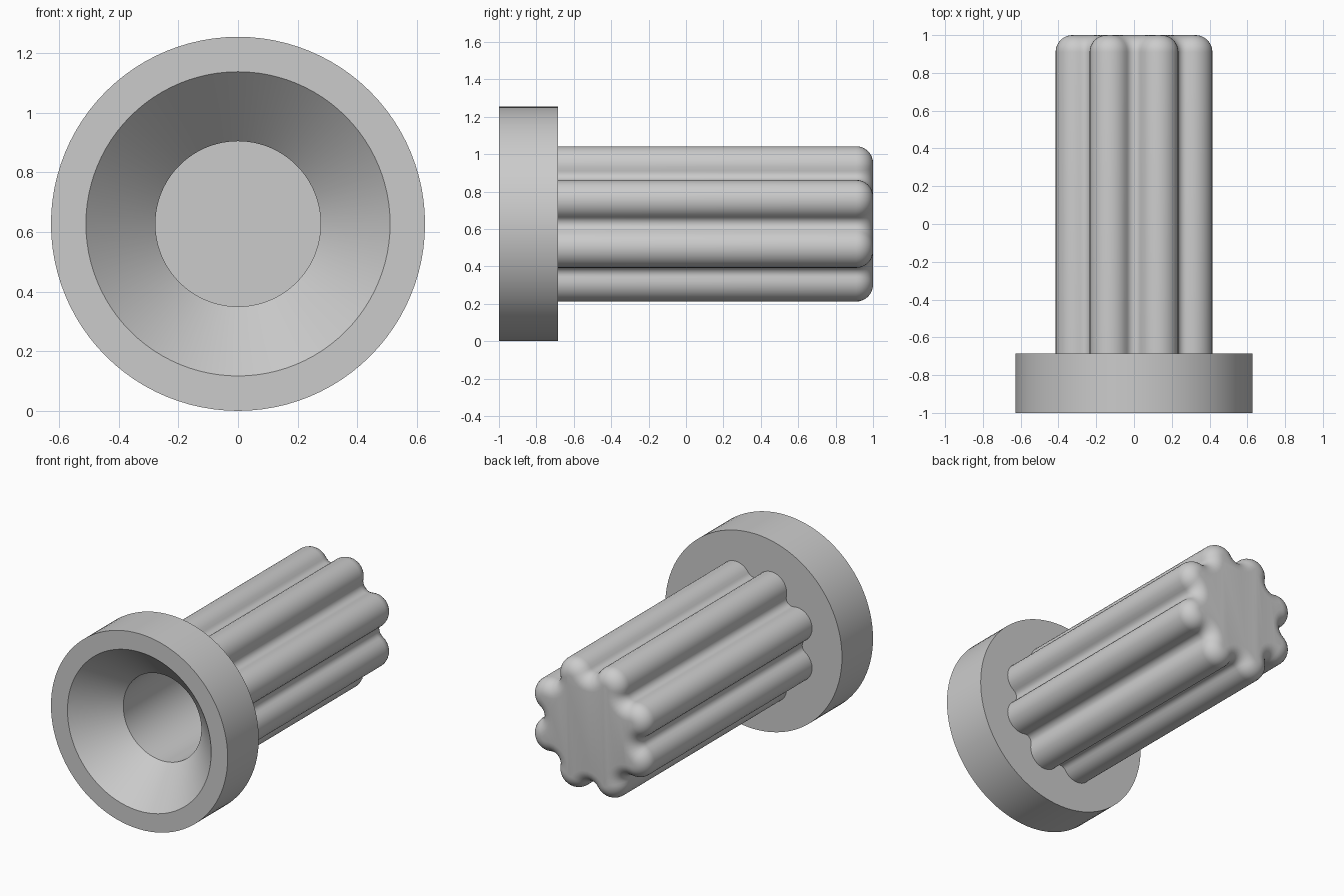
import bpy, bmesh
from math import sin, cos, pi, atan2, hypot, radians
from mathutils import Matrix, Vector

cube = bpy.data.objects.get("Cube")
if cube:
    bpy.data.objects.remove(cube, do_unlink=True)

AXIS_Z = 0.627          # height of the shared axis
FLANGE_BACK = -0.685
BORE_RADIUS = 0.277

grey = bpy.data.materials.new("plain grey")
grey.use_nodes = True
colour = (0.6, 0.6, 0.6, 1)
grey.diffuse_color = colour
grey.node_tree.nodes["Principled BSDF"].inputs["Base Color"].default_value = colour


def finish(name, bm):
    bmesh.ops.remove_doubles(bm, verts=bm.verts, dist=1e-5)
    bmesh.ops.recalc_face_normals(bm, faces=bm.faces)
    mesh = bpy.data.meshes.new(name)
    bm.to_mesh(mesh)
    bm.free()
    mesh.materials.append(grey)
    obj = bpy.data.objects.new(name, mesh)
    bpy.context.collection.objects.link(obj)
    bpy.ops.object.select_all(action='DESELECT')
    obj.select_set(True)
    bpy.context.view_layer.objects.active = obj
    bpy.ops.object.shade_smooth_by_angle(angle=radians(30))
    return obj


def loft(name, rings, cap_last=False):
    """Skin a list of closed rings of points."""
    bm = bmesh.new()
    loops = [[bm.verts.new(p) for p in ring] for ring in rings]
    count = len(rings[0])
    for a, b in zip(loops, loops[1:]):
        for i in range(count):
            j = (i + 1) % count
            bm.faces.new((a[i], a[j], b[j], b[i]))
    if cap_last:
        bm.faces.new(loops[-1])
    return finish(name, bm)


def circle(radius, y, count=96):
    return [(radius * cos(2 * pi * i / count), y,
             AXIS_Z + radius * sin(2 * pi * i / count)) for i in range(count)]


# Flange with countersunk mouth and deep blind bore
cone_end = -1 + 0.51 - BORE_RADIUS
loft("flange_and_bore", [
    circle(0.285, FLANGE_BACK), circle(0.627, FLANGE_BACK), circle(0.627, -1),
    circle(0.51, -1), circle(BORE_RADIUS, cone_end), circle(BORE_RADIUS, 0.85),
], cap_last=True)

# Fluted shaft: eight round lobes joined by tangent concave grooves
LOBES, LOBE_R, LOBE_C = 8, 0.1075, 0.333
GROOVE_R, GROOVE_C = 0.0432, 0.3882
HALF = pi / LOBES
dx = GROOVE_C * cos(HALF) - LOBE_C
dy = GROOVE_C * sin(HALF)
SWEEP = atan2(dy, dx)           # lobe arc half angle
TURN = SWEEP - HALF             # groove arc half angle


def fluted_ring(inset, y):
    points = []
    for k in range(LOBES):
        middle = HALF + k * 2 * HALF
        for i in range(15):
            a = middle + SWEEP * (i / 7 - 1)
            r = LOBE_R - inset
            points.append((LOBE_C * cos(middle) + r * cos(a), y,
                           AXIS_Z + LOBE_C * sin(middle) + r * sin(a)))
        valley = middle + HALF
        for i in range(1, 8):
            a = valley + pi + TURN * (1 - i / 4) * -1 * -1
            r = GROOVE_R + inset
            points.append((GROOVE_C * cos(valley) + r * cos(a), y,
                           AXIS_Z + GROOVE_C * sin(valley) + r * sin(a)))
    return points


FILLET = 0.09
rings = [fluted_ring(0, FLANGE_BACK)]
for s in range(9):
    t = s / 8 * pi / 2
    rings.append(fluted_ring(FILLET * (1 - cos(t)), 1 - FILLET + FILLET * sin(t)))
loft("fluted_shaft", rings, cap_last=True)
